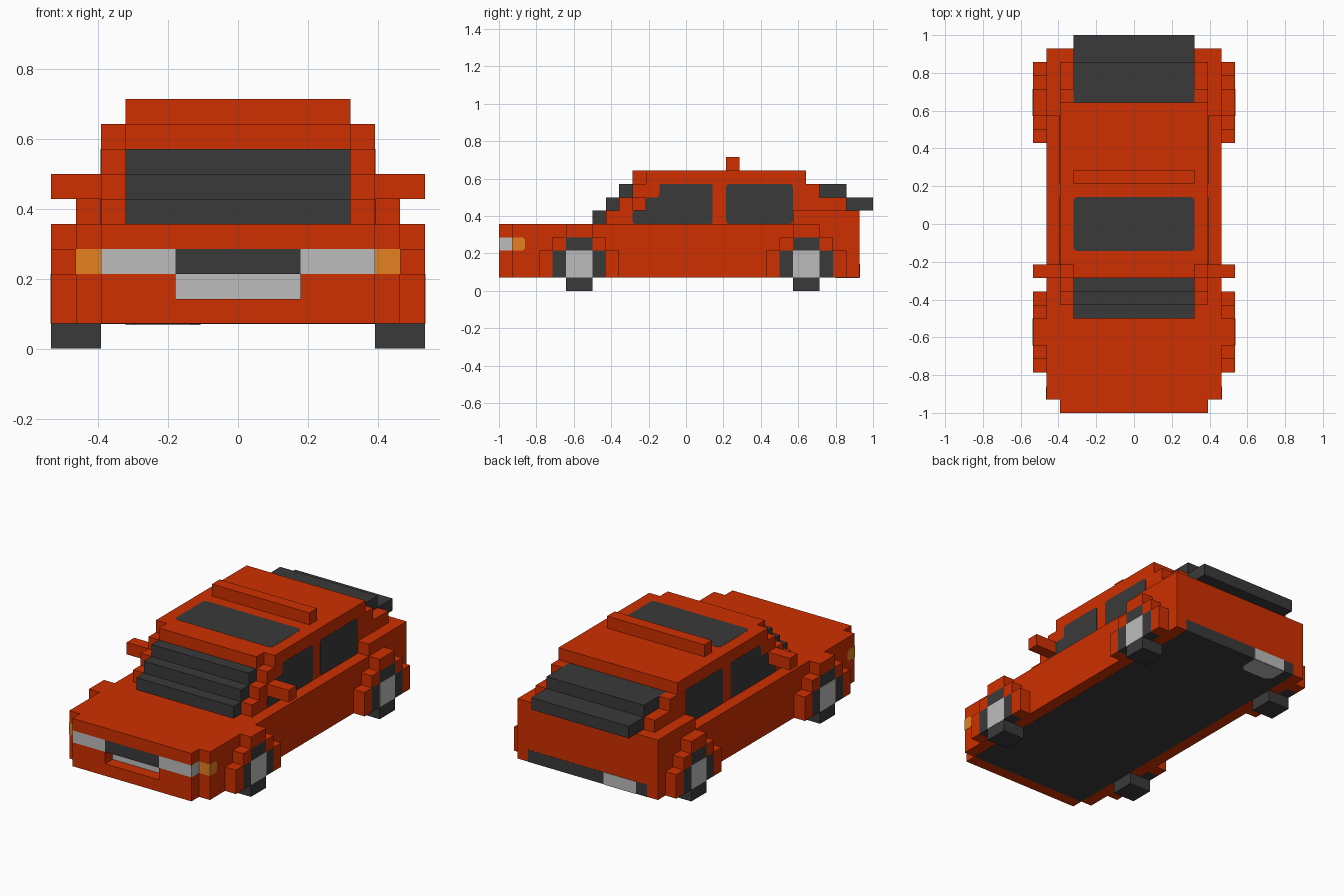
import bpy, bmesh
from mathutils import Vector

cube = bpy.data.objects.get("Cube")
if cube:
    bpy.data.objects.remove(cube, do_unlink=True)

U = 1 / 14      # edge of one block
T = 0.015       # thickness of painted plates, in blocks


def material(name, r, g, b):
    m = bpy.data.materials.new(name)
    m.use_nodes = True
    m.diffuse_color = (r, g, b, 1)
    bsdf = next(n for n in m.node_tree.nodes if n.type == 'BSDF_PRINCIPLED')
    bsdf.inputs["Base Color"].default_value = (r, g, b, 1)
    return m


ORANGE = material("orange paint", 0.62, 0.028, 0.0)
DARK = material("dark grey", 0.042, 0.042, 0.042)
SILVER = material("silver", 0.505, 0.505, 0.505)
AMBER = material("amber", 0.78, 0.22, 0.015)


def prism(name, outline, lo, hi, mat, axis='X', mirror=False, radius=0):
    """Extrude an outline, given in blocks, from lo to hi along X (y, z) or Z (x, y)."""
    def place(a, b, d):
        return Vector((d, a, b) if axis == 'X' else (a, b, d)) * U
    bm = bmesh.new()
    face = bm.faces.new([bm.verts.new(place(a, b, lo)) for a, b in outline])
    if radius:
        bmesh.ops.bevel(bm, geom=bm.verts[:], offset=radius * U, segments=3,
                        profile=0.5, affect='VERTICES')
    ext = bmesh.ops.extrude_face_region(bm, geom=bm.faces[:], use_keep_orig=True)
    moved = [g for g in ext["geom"] if isinstance(g, bmesh.types.BMVert)]
    bmesh.ops.translate(bm, verts=moved, vec=place(0, 0, hi - lo))
    bmesh.ops.recalc_face_normals(bm, faces=bm.faces[:])
    mesh = bpy.data.meshes.new(name)
    bm.to_mesh(mesh)
    bm.free()
    mesh.materials.append(mat)
    ob = bpy.data.objects.new(name, mesh)
    bpy.context.collection.objects.link(ob)
    if mirror:
        ob.modifiers.new("both sides", 'MIRROR').use_axis = (True, False, False)


def rect(a0, a1, b0, b1):
    return [(a0, b0), (a1, b0), (a1, b1), (a0, b1)]


def box(name, x, y, z, mat, mirror=False):
    prism(name, rect(*y, *z), *x, mat, mirror=mirror)


# Hull with the raised rear deck
prism("hull", [(-13, 1), (-13, 5), (8, 5), (8, 6), (13, 6), (13, 1)], -6.5, 6.5, ORANGE)
box("floor_pan", (-5.5, 5.5), (-13, 13), (1 - T, 1), DARK)
box("rear_bumper_strip", (-5.5, 5.5), (13, 13 + T), (1, 2), DARK)

# Silver rear plate that wraps under the floor
box("rear_plate", (-4.5, -1.5), (13 + T, 13 + 2 * T), (1, 2), SILVER)
prism("rear_plate_underside", [(-4.5, 13), (-4.5, 11.6), (-4.1, 11.2), (-1.9, 11.2),
                               (-1.5, 11.6), (-1.5, 13)],
      1 - 3 * T, 1 - T, SILVER, axis='Z')

# Nose, lamps, grille and recessed plate
box("nose_top", (-5.5, 5.5), (-14, -13), (4, 5), ORANGE)
box("nose_bottom", (-5.5, 5.5), (-14, -13), (1, 2), ORANGE)
box("nose_side", (2.5, 5.5), (-14, -13), (2, 3), ORANGE, True)
box("headlight", (2.5, 5.5), (-14, -13), (3, 4), SILVER, True)
box("grille", (-2.5, 2.5), (-14, -13), (3, 4), DARK)
box("front_plate", (-2.5, 2.5), (-13 - T, -13), (2, 3), SILVER)
prism("turn_signal", [(-13 - T, 3), (-12.25, 3), (-12.05, 3.2), (-12.05, 3.8), (-12.25, 4),
                      (-13 - T, 4)], 5.5, 6.5 + T, AMBER, mirror=True)

# Cabin: core and stepped side pillars
box("cabin_core", (-4.5, 4.5), (-4, 9), (5, 9), ORANGE)
prism("cabin_side", [(-6, 5), (-6, 6), (-5, 6), (-5, 7), (-4, 7), (-4, 8), (-3, 8), (-3, 9),
                     (9, 9), (9, 8), (10, 8), (10, 7), (12, 7), (12, 5)],
      4.5, 5.5, ORANGE, mirror=True)

# Stepped glass
prism("windshield", [(-7, 5), (-7, 6), (-6, 6), (-6, 7), (-5, 7), (-5, 8), (-4, 8), (-4, 5)],
      -4.5, 4.5, DARK)
prism("rear_window", [(9, 6), (9, 8), (12, 8), (12, 7), (14, 7), (14, 6)], -4.5, 4.5, DARK)
prism("front_side_window", [(-4, 5), (-4, 6), (-3, 6), (-3, 7), (-2, 7), (-2, 8), (2, 8), (2, 5)],
      5.5, 5.5 + T, DARK, mirror=True, radius=0.2)
prism("rear_side_window", rect(3, 8, 5, 8), 5.5, 5.5 + T, DARK, mirror=True, radius=0.25)
prism("sunroof", rect(-4.5, 4.5, -2, 2), 9, 9 + T, DARK, axis='Z', radius=0.3)

# Roof bar and door mirrors
box("roof_bar", (-4.5, 4.5), (3, 4), (9, 10), ORANGE)
box("door_mirror", (5.5, 7.5), (-4, -3), (6, 7), ORANGE, True)

# Wheels and stepped arches
for end, c in (("front", -8), ("rear", 9)):
    half = [(1, 0), (1, 1), (2, 1), (2, 3), (1, 3), (1, 4)]
    cross = [(c + y, z) for y, z in half] + [(c - y, z) for y, z in reversed(half)]
    prism(end + "_tyre", cross, 6.5, 7.5, DARK, mirror=True)
    box(end + "_tyre_inner", (5.5, 6.5), (c - 1, c + 1), (0, 1), DARK, True)
    box(end + "_hub", (7.5, 7.5 + T), (c - 1, c + 1), (1, 3), SILVER, True)
    for tag, s in (("fore", -1), ("aft", 1)):
        box(f"{end}_arch_{tag}_post", (6.5, 7.5), sorted((c + 2 * s, c + 3 * s)), (1, 3),
            ORANGE, True)
        box(f"{end}_arch_{tag}_shoulder", (6.5, 7.5), sorted((c + s, c + 2 * s)), (3, 4),
            ORANGE, True)
    box(end + "_arch_top", (6.5, 7.5), (c - 1, c + 1), (4, 5), ORANGE, True)
